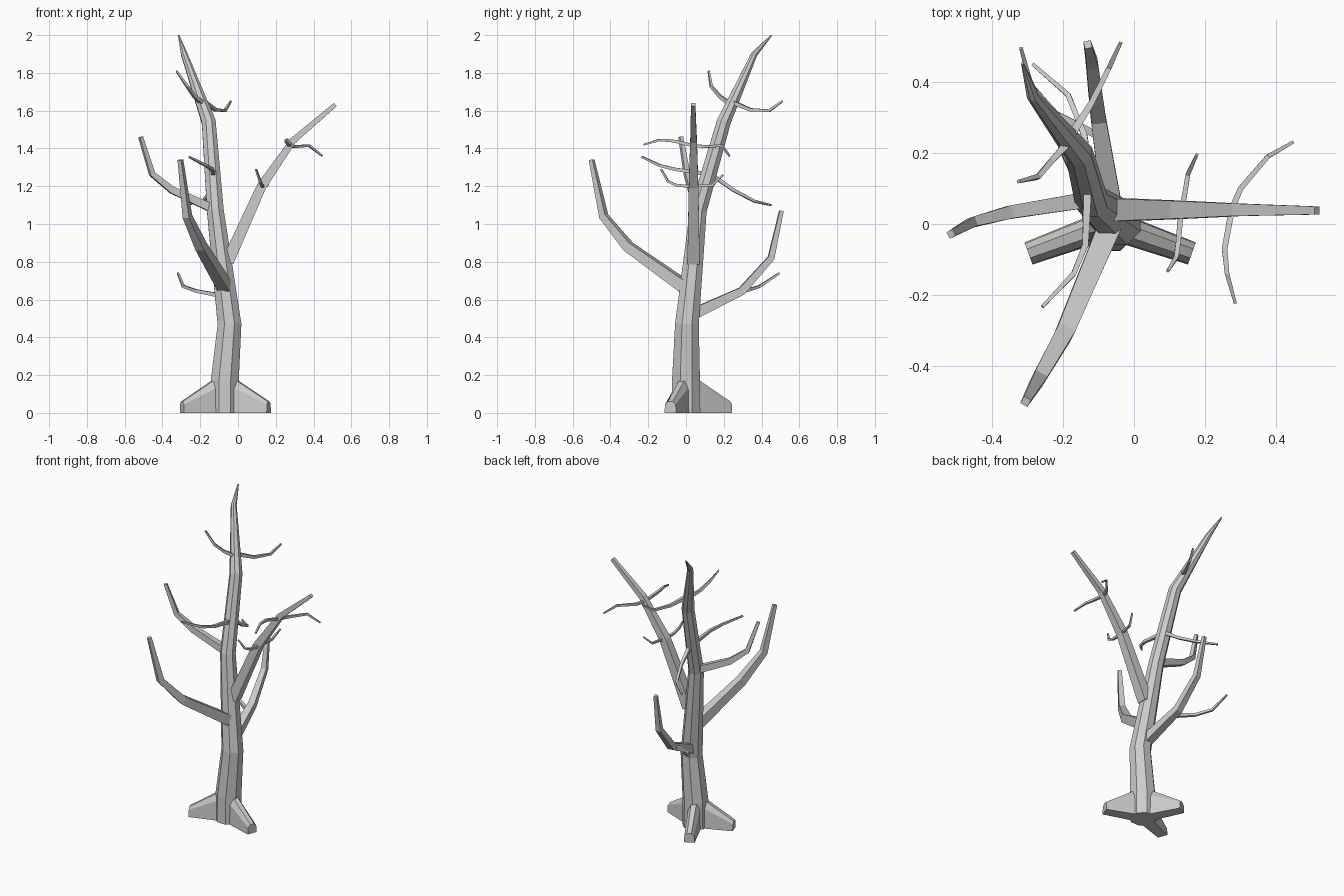
import bpy, bmesh, math
from mathutils import Vector

if "Cube" in bpy.data.objects:
    bpy.data.objects.remove(bpy.data.objects["Cube"])


def finish(bm, name):
    bmesh.ops.recalc_face_normals(bm, faces=bm.faces)
    me = bpy.data.meshes.new(name)
    bm.to_mesh(me)
    bm.free()
    ob = bpy.data.objects.new(name, me)
    bpy.context.collection.objects.link(ob)
    return ob


def loft(name, rings):
    """Skin a list of equal-length rings and cap both ends."""
    bm = bmesh.new()
    vs = [[bm.verts.new(p) for p in ring] for ring in rings]
    n = len(vs[0])
    for a, b in zip(vs, vs[1:]):
        for i in range(n):
            j = (i + 1) % n
            bm.faces.new((a[i], a[j], b[j], b[i]))
    bm.faces.new(vs[0])
    bm.faces.new(vs[-1])
    return finish(bm, name)


def tube(name, pts, radii, sides=4, ref=(0, 0, 1)):
    """Faceted tapering limb along a path."""
    pts = [Vector(p) for p in pts]
    ref = Vector(ref)
    rings = []
    for i, (p, r) in enumerate(zip(pts, radii)):
        t = Vector()
        if i > 0:
            t += (p - pts[i - 1]).normalized()
        if i < len(pts) - 1:
            t += (pts[i + 1] - p).normalized()
        t.normalize()
        u = t.cross(ref).normalized()
        v = u.cross(t)
        ring = []
        for k in range(sides):
            a = 2 * math.pi * (k + 0.5) / sides
            ring.append(p + r * (math.cos(a) * u + math.sin(a) * v))
        rings.append(ring)
    return loft(name, rings)


# Trunk
tube("trunk",
     [(-.07, 0, 0), (-.07, 0, .17), (-.045, .005, .47), (-.12, .065, 1.07),
      (-.155, .2, 1.54), (-.285, .362, 1.9), (-.314, .452, 1.998)],
     [.082, .08, .068, .048, .04, .018, .004], sides=8, ref=(1, 0, 0))

# Flared roots
center = Vector((-.07, 0, 0))
for name, end in (("root_left", (-.297, -.083, 0)),
                  ("root_right", (.163, -.083, 0)),
                  ("root_back", (-.185, .23, 0))):
    end = Vector(end)
    side = (end - center).normalized().cross(Vector((0, 0, 1)))
    rings = []
    for p, h, w in ((center, .215, .042), (end, .06, .033)):
        up = Vector((0, 0, h))
        rings.append([p - side * w, p + side * w,
                      p + side * w * .9 + up * .75, p + side * w * .4 + up,
                      p - side * w * .4 + up, p - side * w * .9 + up * .75])
    loft(name, rings)

# Main branches
limbs = {
    "branch_right": ([(-.055, .04, .80), (.125, .04, 1.2), (.29, .04, 1.44),
                      (.515, .038, 1.632)], [.046, .036, .025, .016]),
    "branch_front": ([(-.07, -.01, .67), (-.195, -.305, .88),
                      (-.268, -.435, 1.04), (-.305, -.5, 1.34)],
                     [.046, .036, .027, .016]),
    "branch_left": ([(-.12, .07, 1.075), (-.35, .033, 1.18),
                     (-.455, .005, 1.265), (-.515, -.028, 1.46)],
                    [.032, .026, .02, .014]),
    "branch_back": ([(-.06, .03, .52), (-.1, .295, .645), (-.118, .45, .82),
                     (-.13, .505, 1.07)], [.042, .03, .024, .015]),
}
for name, (pts, radii) in limbs.items():
    tube(name, pts, radii)

# Thin twigs growing from one limb
twigs = {
    "twig_low": [(-.085, .24, .62), (-.22, .31, .645), (-.29, .39, .67),
                 (-.318, .495, .74)],
    "twig_top_left": [(-.175, .24, 1.63), (-.23, .18, 1.675),
                      (-.27, .133, 1.73), (-.325, .12, 1.81)],
    "twig_top_back": [(-.18, .245, 1.645), (-.12, .34, 1.605),
                      (-.07, .44, 1.6), (-.038, .51, 1.65)],
    "twig_mid_front": [(-.13, .11, 1.265), (-.137, -.06, 1.29),
                       (-.17, -.14, 1.31), (-.258, -.233, 1.355)],
    "twig_mid_back": [(-.125, .13, 1.265), (-.14, .25, 1.18),
                      (-.185, .363, 1.12), (-.285, .45, 1.1)],
}
for name, pts in twigs.items():
    tube(name, pts, [.016, .012, .01, .007])

# Twigs crossing the right branch, thinning toward both ends
tube("twig_cross_upper",
     [(.447, .23, 1.36), (.377, .19, 1.415), (.3, .1, 1.41), (.275, .04, 1.415),
      (.255, -.07, 1.44), (.262, -.14, 1.445), (.285, -.223, 1.42)],
     [.006, .009, .011, .012, .011, .009, .006])
tube("twig_cross_lower",
     [(.177, .195, 1.26), (.152, .14, 1.205), (.13, .01, 1.2),
      (.125, -.05, 1.205), (.118, -.095, 1.225), (.095, -.132, 1.29)],
     [.006, .009, .011, .01, .009, .006])
